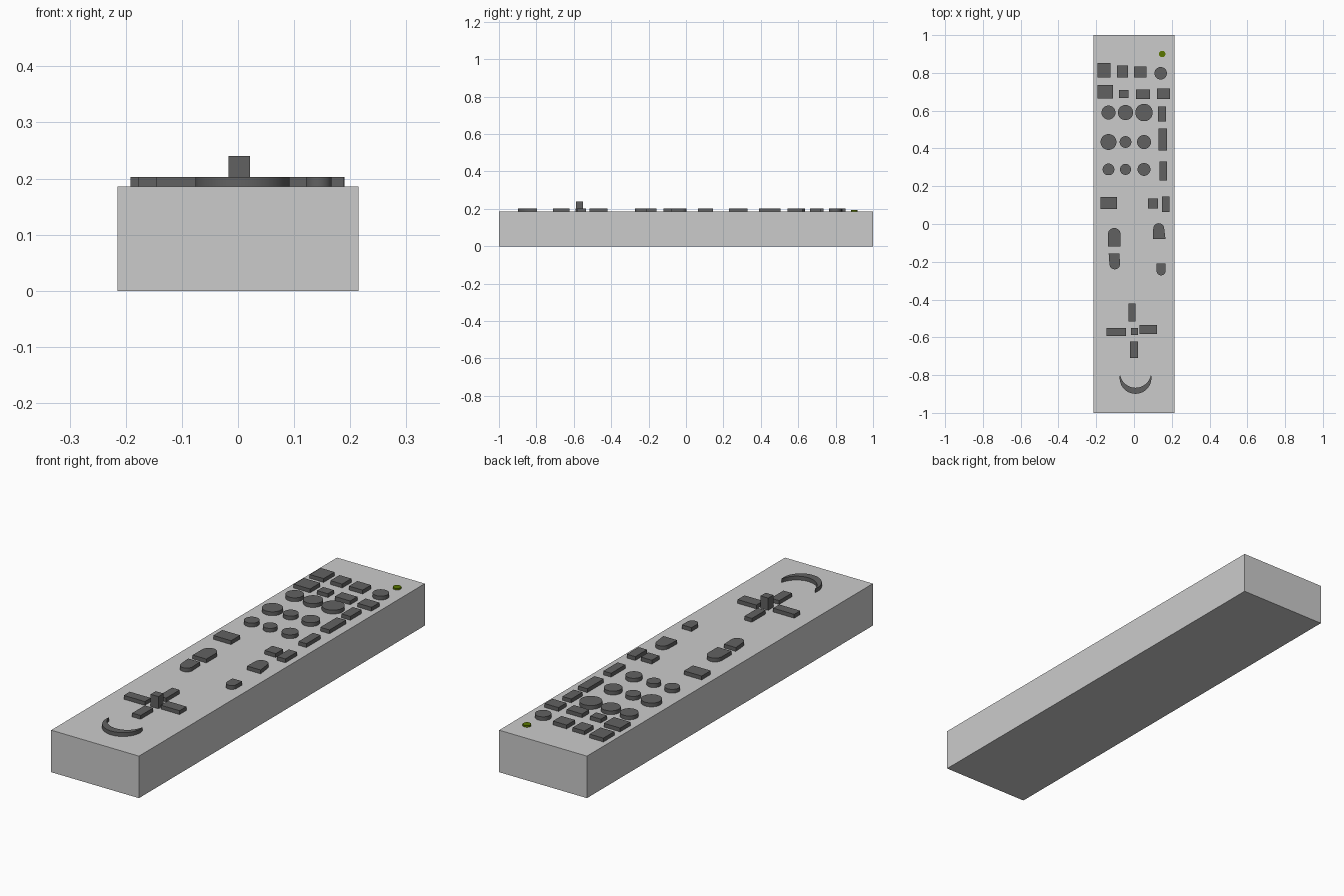
import bpy, bmesh
from math import sin, cos, pi, asin

if "Cube" in bpy.data.objects:
    bpy.data.objects.remove(bpy.data.objects["Cube"])

TOP, BTN = 0.186, 0.203   # body top, button top


def material(name, rgb):
    m = bpy.data.materials.new(name)
    m.diffuse_color = (*rgb, 1)
    m.use_nodes = True
    m.node_tree.nodes["Principled BSDF"].inputs["Base Color"].default_value = m.diffuse_color
    return m


dark = material("dark_grey", (0.12, 0.12, 0.12))
green = material("olive_green", (0.1, 0.18, 0.0))


def prism(name, outline, z0=TOP - 0.002, z1=BTN, mat=dark):
    """Extrude a closed 2D outline from z0 to z1."""
    bm = bmesh.new()
    face = bm.faces.new([bm.verts.new((x, y, z0)) for x, y in outline])
    ext = bmesh.ops.extrude_face_region(bm, geom=[face], use_keep_orig=True)
    verts = [g for g in ext["geom"] if isinstance(g, bmesh.types.BMVert)]
    bmesh.ops.translate(bm, verts=verts, vec=(0, 0, z1 - z0))
    bmesh.ops.recalc_face_normals(bm, faces=bm.faces)
    me = bpy.data.meshes.new(name)
    bm.to_mesh(me)
    bm.free()
    ob = bpy.data.objects.new(name, me)
    bpy.context.collection.objects.link(ob)
    if mat:
        me.materials.append(mat)
    return ob


def rect(x0, x1, y0, y1):
    return [(x0, y0), (x1, y0), (x1, y1), (x0, y1)]


def arc(cx, cy, rx, ry, a0, a1, n):
    return [(cx + rx * cos(a0 + (a1 - a0) * i / n),
             cy + ry * sin(a0 + (a1 - a0) * i / n)) for i in range(n + 1)]


def circle(cx, cy, r, n=32):
    return arc(cx, cy, r, r, 0, 2 * pi, n)[:-1]


def arch(fx0, fx1, y_flat, ax0, ax1, y_tip):
    """Flat edge on one end, half round on the other."""
    r = (ax1 - ax0) / 2
    s = 1 if y_tip > y_flat else -1
    return [(fx0, y_flat), (fx1, y_flat)] + arc((ax0 + ax1) / 2, y_tip - s * r, r, s * r, 0, pi, 16)


# Body
prism("remote_body", rect(-0.215, 0.215, -1, 1), 0, TOP, None)

# Rectangular buttons: x0, x1, y0, y1
for b in [
    (-0.192, -0.124, 0.776, 0.852), (-0.091, -0.033, 0.776, 0.84), (0.0, 0.067, 0.776, 0.835),
    (-0.192, -0.112, 0.664, 0.735), (-0.08, -0.028, 0.668, 0.71),
    (0.01, 0.085, 0.663, 0.713), (0.122, 0.19, 0.663, 0.718),
    (0.127, 0.17, 0.543, 0.622), (0.13, 0.175, 0.39, 0.505), (0.136, 0.174, 0.23, 0.33),
    (-0.177, -0.09, 0.08, 0.143), (0.073, 0.127, 0.082, 0.135), (0.147, 0.188, 0.063, 0.145),
]:
    prism("square_button", rect(*b))

# Round number pad: row y with the three radii
for y, radii in [(0.59, (0.037, 0.04, 0.046)),
                 (0.434, (0.042, 0.031, 0.037)),
                 (0.289, (0.031, 0.029, 0.034))]:
    for x, r in zip((-0.135, -0.045, 0.053), radii):
        prism("round_button", circle(x, y, r))
prism("power_button", circle(0.141, 0.798, 0.033))

# Arched rocker buttons
for a in [(-0.138, -0.071, -0.12, -0.138, -0.071, -0.021),
          (-0.134, -0.077, -0.157, -0.13, -0.074, -0.24),
          (0.1, 0.167, -0.08, 0.102, 0.16, 0.004),
          (0.12, 0.167, -0.21, 0.12, 0.167, -0.272)]:
    prism("rocker_button", arch(*a))

# Direction cross with raised centre post
for b in [(-0.028, 0.009, -0.516, -0.421), (-0.145, -0.042, -0.592, -0.55),
          (0.03, 0.122, -0.583, -0.535), (-0.021, 0.02, -0.71, -0.622)]:
    prism("direction_button", rect(*b))
prism("centre_post", rect(-0.017, 0.021, -0.587, -0.551), z1=0.24)

# Crescent button between two arcs meeting at the tips
tilt = asin(0.018 / 0.084)
outer = arc(0.008, -0.815, 0.084, 0.084, tilt, -pi - tilt, 32)
t2 = asin(0.014 / 0.084)
inner = arc(0.008, -0.783, 0.083, 0.084, -pi + t2, -t2, 32)
prism("crescent_button", outer + inner[1:-1])

# Indicator light
prism("indicator_light", circle(0.149, 0.9, 0.017), z1=0.193, mat=green)

# Smooth the round sides, keep edges crisp
for ob in bpy.context.collection.objects:
    ob.select_set(True)
    bpy.context.view_layer.objects.active = ob
bpy.ops.object.shade_smooth_by_angle(angle=pi / 6)
